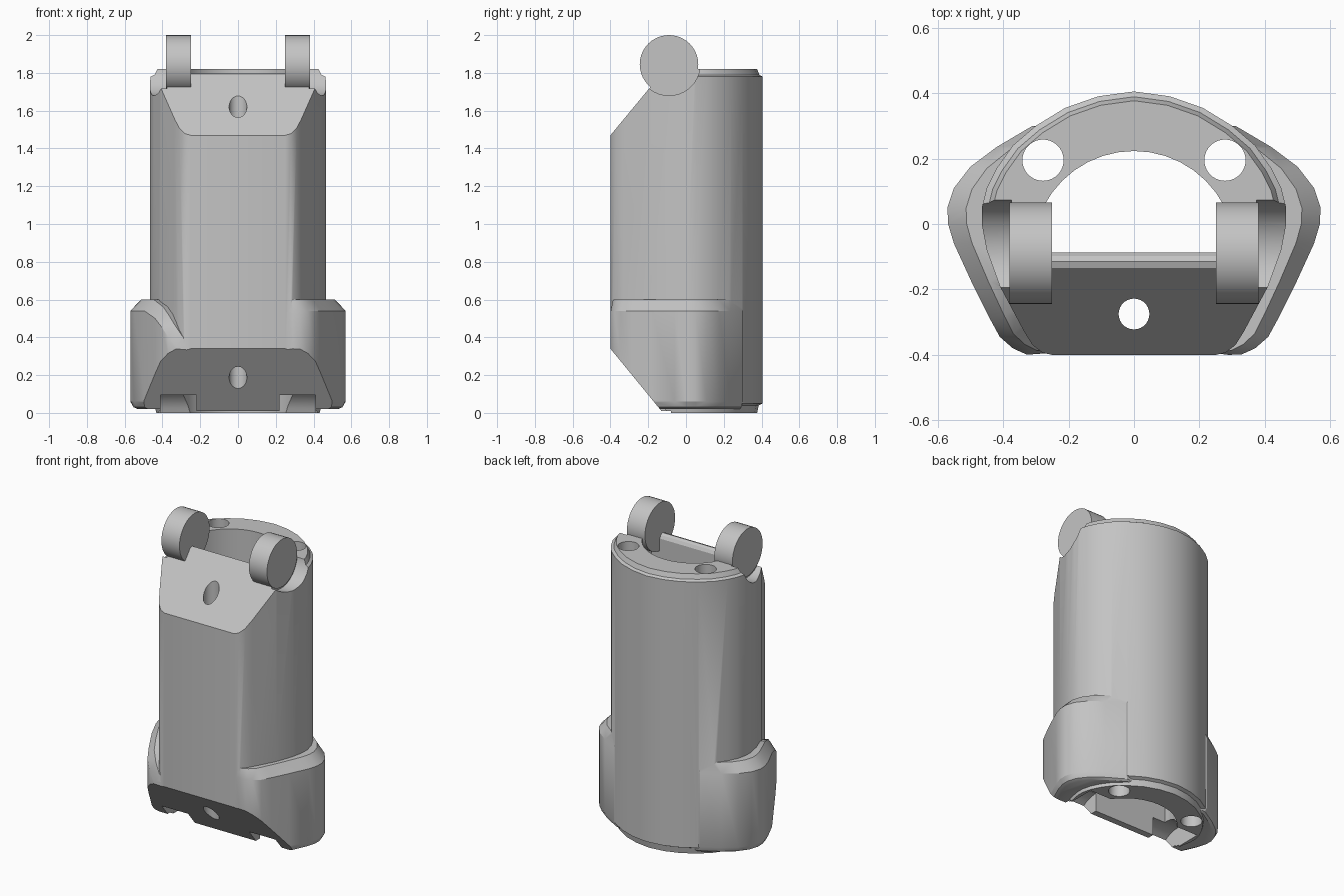
import bpy, bmesh, math

cube = bpy.data.objects.get("Cube")
if cube:
    bpy.data.objects.remove(cube)

grey = bpy.data.materials.new("plain_grey")
grey.use_nodes = True
colour = (0.55, 0.55, 0.55, 1)
grey.diffuse_color = colour
grey.node_tree.nodes["Principled BSDF"].inputs["Base Color"].default_value = colour


def finish(name, bm):
    """Turn a bmesh into a scene object with the shared material."""
    bmesh.ops.recalc_face_normals(bm, faces=bm.faces)
    mesh = bpy.data.meshes.new(name)
    bm.to_mesh(mesh)
    bm.free()
    mesh.materials.append(grey)
    obj = bpy.data.objects.new(name, mesh)
    bpy.context.collection.objects.link(obj)
    return obj


def loft(name, rings):
    """Closed solid through a stack of rings with equal point counts."""
    bm = bmesh.new()
    rows = [[bm.verts.new(p) for p in ring] for ring in rings]
    count = len(rows[0])
    for low, high in zip(rows, rows[1:]):
        for i in range(count):
            j = (i + 1) % count
            bm.faces.new((low[i], low[j], high[j], high[i]))
    bm.faces.new(rows[0])
    bm.faces.new(rows[-1])
    bmesh.ops.triangulate(bm, faces=[f for f in bm.faces])
    bmesh.ops.recalc_face_normals(bm, faces=bm.faces)
    bmesh.ops.dissolve_limit(bm, angle_limit=math.radians(0.1),
                             verts=bm.verts, edges=bm.edges)
    return finish(name, bm)


def mirrored(half):
    """Close a right-hand outline by mirroring it across x = 0."""
    return half + [(-x, y) for x, y in reversed(half) if x > 0]


def circle(a, b, r, n=40):
    return [(a + r * math.cos(math.tau * i / n), b + r * math.sin(math.tau * i / n))
            for i in range(n)]


def along_z(name, outline, z0, z1):
    return loft(name, [[(x, y, z) for x, y in outline] for z in (z0, z1)])


def along_x(name, outline, x0, x1):
    return loft(name, [[(x, y, z) for y, z in outline] for x in (x0, x1)])


def boolean(target, tool, operation):
    mod = target.modifiers.new(operation.lower(), "BOOLEAN")
    mod.operation = operation
    mod.solver = "EXACT"
    mod.object = tool
    bpy.context.view_layer.objects.active = target
    bpy.ops.object.modifier_apply(modifier=mod.name)
    bpy.data.objects.remove(tool)


# Main shell: flat front, round back, stepped rims at both ends
shell = mirrored([(.25, -.4), (.28, -.393), (.31, -.37), (.335, -.33), (.41, -.19),
                  (.45, -.08), (.465, 0), (.465, .05), (.45, .11), (.42, .17),
                  (.37, .24), (.3, .3), (.21, .355), (.11, .39), (0, .405)])
body = loft("body", [[(x * s, y * s, z) for x, y in shell] for z, s in
                     ((0, .93), (.04, .95), (.05, 1), (1.78, 1), (1.79, .96), (1.82, .93))])

# Flared lower collar, with its upper edge sweeping down at the right front
collar = mirrored([(.25, -.395), (.29, -.4), (.33, -.398), (.37, -.38), (.41, -.345),
                   (.44, -.29), (.495, -.18), (.55, -.06), (.568, 0), (.57, .05),
                   (.55, .11), (.5, .175), (.42, .235), (.31, .3)])


def sweep(x, y):
    if x > 0 or y > -.1:
        return 0
    t = min(1, max(0, (.5 + x) / .23))
    return .23 * t * t * (3 - 2 * t)


levels = [(.02, .93, .95, 0), (.03, .97, .98, 0), (.06, 1, 1, 0),
          (.54, 1, 1, 1), (.6, .9, .97, 1), (.6, .75, .8, 1)]
flare = loft("collar", [[(x * sx, y * sy, z - drop * sweep(x, y)) for x, y in collar]
                        for z, sx, sy, drop in levels])
boolean(body, flare, "UNION")

# Sloped front ends, the upper one with a rounded lip
upper = [(-.6, 1.228), (-.135, 1.79), (-.115, 1.797), (-.098, 1.787),
         (-.085, 1.765), (-.085, 2.2), (-.6, 2.2)]
lower = [(-.6, .584), (-.13, .01), (-.08, .01), (-.08, -.2), (-.6, -.2)]
for profile in (upper, lower):
    boolean(body, along_x("slope_cutter", profile, -.8, .8), "DIFFERENCE")

# Half-round hollow through the whole length
steps = 20
hollow = [(.31 * math.cos(math.pi * i / steps), .31 * math.sin(math.pi * i / steps) - .087)
          for i in range(steps + 1)]
boolean(body, along_z("hollow_cutter", hollow, -.5, 2.5), "DIFFERENCE")

# Cord holes
for x, y, r in ((0, -.275, .047), (.278, .195, .063), (-.278, .195, .063)):
    boolean(body, along_z("hole_cutter", circle(x, y, r), -.5, 2.5), "DIFFERENCE")

# Hinge clearances at the top, sockets at the bottom, and hinge discs
parts = [body]
for side, word in ((1, "left"), (-1, "right")):
    boolean(body, along_x("clearance_cutter", circle(-.09, 1.845, .165),
                          side * .375, side * .8), "DIFFERENCE")
    boolean(body, along_x("socket_cutter", circle(-.09, -.06, .19),
                          side * .22, side * .41), "DIFFERENCE")
    parts.append(along_x("hinge_disc_" + word, circle(-.09, 1.845, .155),
                         side * .25, side * .38))

# Smooth curved walls, crisp edges
bpy.ops.object.select_all(action="DESELECT")
for part in parts:
    part.select_set(True)
bpy.context.view_layer.objects.active = body
bpy.ops.object.shade_smooth_by_angle(angle=math.radians(28))
